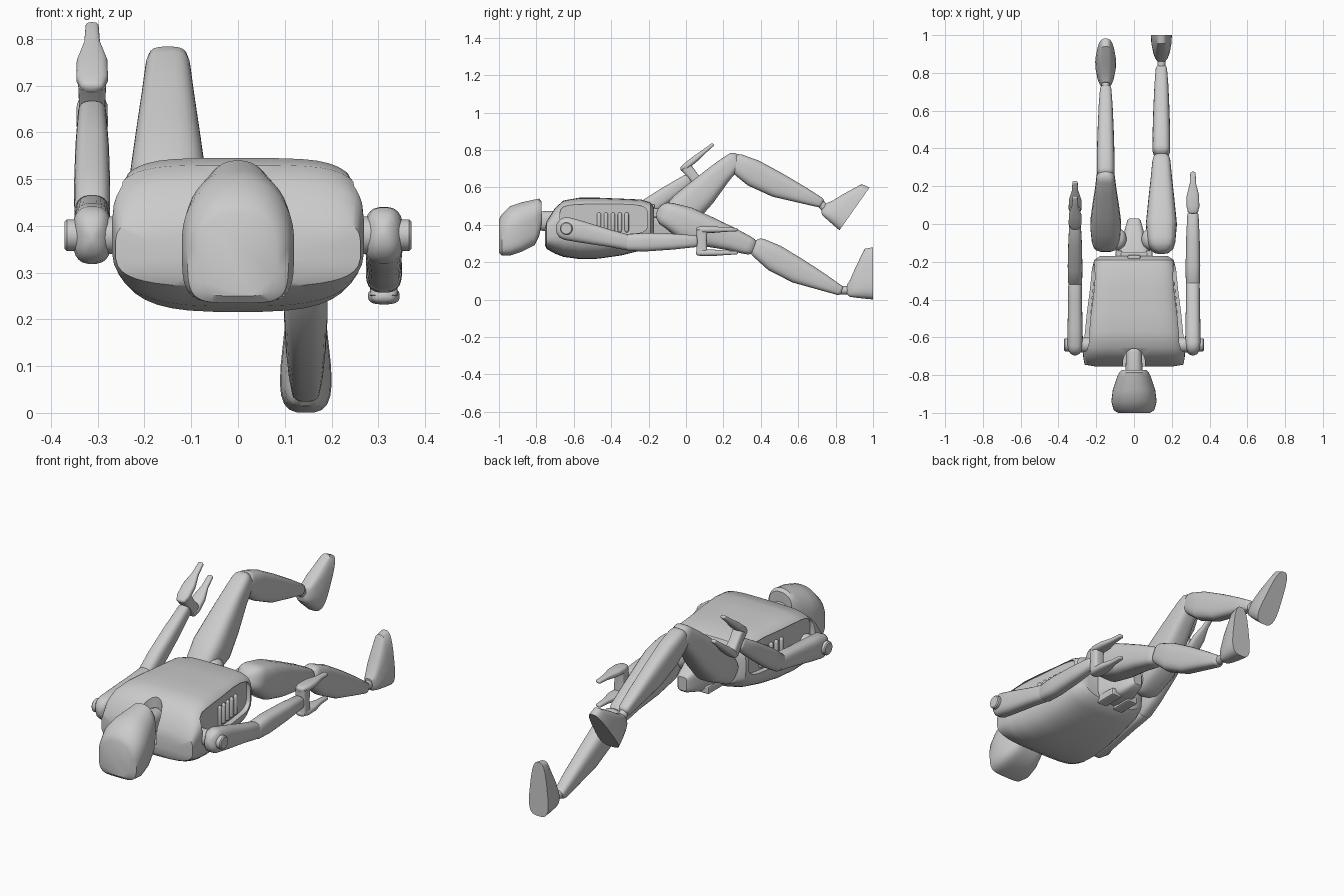
import bpy, bmesh
from math import cos, sin, pi, radians
from mathutils import Vector

cube = bpy.data.objects.get("Cube")
if cube:
    bpy.data.objects.remove(cube, do_unlink=True)

X = Vector((1, 0, 0))


def oval(e, n=24):
    """Unit superellipse; a higher exponent is boxier."""
    def p(v):
        return abs(v) ** (2 / e) * (1 if v >= 0 else -1)
    return [(p(cos(2 * pi * (i + .5) / n)), p(sin(2 * pi * (i + .5) / n))) for i in range(n)]


def skin(name, rings, angle=40):
    """Bridge rings of points into a closed solid."""
    bm = bmesh.new()
    loops = [[bm.verts.new(p) for p in r] for r in rings]
    n = len(loops[0])
    for a, b in zip(loops, loops[1:]):
        for i in range(n):
            bm.faces.new((a[i], a[(i + 1) % n], b[(i + 1) % n], b[i]))
    bm.faces.new(loops[0][::-1])
    bm.faces.new(loops[-1])
    bmesh.ops.recalc_face_normals(bm, faces=bm.faces)
    mesh = bpy.data.meshes.new(name)
    bm.to_mesh(mesh)
    bm.free()
    ob = bpy.data.objects.new(name, mesh)
    bpy.context.collection.objects.link(ob)
    activate(ob)
    bpy.ops.object.shade_smooth_by_angle(angle=radians(angle))
    return ob


def activate(ob):
    bpy.ops.object.select_all(action='DESELECT')
    bpy.context.view_layer.objects.active = ob
    ob.select_set(True)


def limb(name, x, a, b, stations, e=2.6, cap=1.0):
    """Loft from a to b (y, z); stations are (t, offset, half height, half width)."""
    a, b = Vector((x, *a)), Vector((x, *b))
    d = (b - a).normalized()
    n = Vector((0, -d.z, d.y))
    shape = oval(e)

    def ring(t, off, h, w, push=0, s=1):
        c = a.lerp(b, t) + n * off + d * push
        return [c + X * (w * s * u) + n * (h * s * v) for u, v in shape]
    first, last = stations[0], stations[-1]
    ends = [radians(k) for k in (80, 55, 28)] if cap else []
    rings = [ring(*first, -first[2] * cap * sin(k), cos(k)) for k in ends]
    rings += [ring(*s) for s in stations]
    rings += [ring(*last, last[2] * cap * sin(k), cos(k)) for k in reversed(ends)]
    return skin(name, rings)


def body(name, stations, top, bottom):
    """Upright sections along y: (y, low z, high z, half width, split height)."""
    rings = []
    for y, lo, hi, w, split in stations:
        mid = lo + (hi - lo) * split
        rings.append([(w * u, y, mid + v * (hi - mid if v > 0 else mid - lo))
                      for (u, v) in [q if q[1] > 0 else r for q, r in zip(oval(top, 40), oval(bottom, 40))]])
    return skin(name, rings)


def box(name, centre, size, bevel=.008):
    bpy.ops.mesh.primitive_cube_add(size=1, location=centre)
    ob = bpy.context.object
    ob.name = name
    ob.scale = size
    bpy.ops.object.transform_apply(location=False, rotation=False, scale=True)
    mod = ob.modifiers.new("Bevel", 'BEVEL')
    mod.width, mod.segments = bevel, 2
    return ob


def carve(ob, cutter):
    cutter.hide_render = True
    mod = ob.modifiers.new("Carve", 'BOOLEAN')
    mod.object, mod.solver = cutter, 'EXACT'
    activate(ob)
    bpy.ops.object.modifier_apply(modifier=mod.name)
    bpy.data.objects.remove(cutter, do_unlink=True)


# Torso shell with neck notch and recessed sides
torso = body("torso", [
    (-.755, .29, .38, .20, .5), (-.745, .27, .42, .262, .5), (-.70, .245, .49, .27, .5),
    (-.655, .228, .53, .268, .5), (-.57, .216, .545, .26, .5), (-.47, .218, .545, .25, .5),
    (-.35, .235, .54, .235, .5), (-.24, .262, .535, .225, .5), (-.19, .28, .52, .21, .55),
    (-.17, .30, .49, .18, .55)], 4.5, 3.2)
carve(torso, skin("neck_cutter", [[(.06 * u, -.74 + .08 * v, z) for u, v in oval(2)] for z in (.33, .7)]))


def side_x(y):
    return .24 - .095 * (y + .7)


for s in (1, -1):
    outline = [(-.44 + .235 * u, .43 + .08 * v) for u, v in oval(5)]
    carve(torso, skin("side_cutter", [[(s * side_x(y), y, z) for y, z in outline],
                                      [(s * .5, y, z) for y, z in outline]]))
    for i in range(5):
        y = -.465 + .037 * i
        limb("side_fin", s * side_x(y), (y, .37), (y, .455),
             [(0, 0, .011, .014), (1, 0, .011, .014)])
activate(torso)
bpy.ops.object.shade_smooth_by_angle(angle=radians(35))

# Head and neck
body("head", [
    (-1.0, .25, .43, .085, .5), (-.985, .235, .455, .108, .5), (-.94, .235, .50, .12, .5),
    (-.88, .255, .52, .113, .5), (-.81, .29, .535, .09, .5), (-.785, .34, .54, .078, .5),
    (-.772, .40, .525, .065, .5)], 2.2, 4.5)
limb("neck", 0, (-.85, .42), (-.68, .42), [(0, 0, .05, .048), (1, 0, .055, .042)])

# Pelvis, belt and buckle
body("pelvis", [(-.22, .30, .47, .10, .5), (-.14, .29, .46, .085, .5), (-.05, .29, .43, .055, .5),
                (.02, .31, .40, .035, .5), (.03, .32, .39, .025, .5)], 4, 4)
box("belt", (0, -.172, .475), (.15, .05, .03))
box("buckle", (0, -.195, .495), (.07, .06, .03))
for s in (1, -1):
    box("belt_pouch", (s * .08, -.17, .465), (.035, .06, .05))
    box("rear_plate", (s * .05, -.13, .30), (.06, .12, .04))
    limb("hip_joint", s * .10, (-.09, .43), (-.07, .43), [(0, 0, .05, .06), (1, 0, .05, .06)])


def leg(side, x, hip, knee, shin_top, ankle, heel, toe):
    limb(side + "_thigh", x, hip, knee, [
        (0, 0, .07, .074), (.22, -.01, .092, .082), (.5, -.008, .082, .07),
        (.8, 0, .062, .056), (1, 0, .05, .048)], 3.2)
    limb(side + "_shin", x, shin_top, ankle, [
        (0, 0, .056, .047), (.2, -.008, .073, .047), (.5, -.012, .068, .043),
        (.8, -.004, .045, .037), (1, 0, .028, .03)], 3, .7)
    # Foot: layers from the flat sole up to the ankle
    heel, toe = Vector((x, *heel)), Vector((x, *toe))
    u = (toe - heel).normalized()
    up = Vector((0, -u.z, u.y))
    rings = []
    for height, lo, hi, w, taper in ((0, 0, .28, .05, .3), (.045, .004, .272, .048, .3),
                                     (.095, .01, .17, .042, .15), (.125, .015, .10, .032, 0),
                                     (.14, .03, .08, .02, 0)):
        rings.append([heel + up * height + u * ((lo + hi) / 2 + (hi - lo) / 2 * v)
                      + X * (w * p * (1 - taper * v)) for p, v in oval(3.2)])
    skin(side + "_foot", rings, 35)
    end, c = Vector((x, *ankle)), heel + up * .12 + u * .05
    limb(side + "_ankle", x, end.yz, c.yz, [(0, 0, .022, .022), (1, 0, .022, .022)], 2)


leg("left", .145, (-.09, .45), (.33, .29), (.39, .275), (.82, .05), (1, 0), (1, .28))
leg("right", -.15, (-.08, .43), (.25, .735), (.275, .725), (.715, .52), (.82, .37), (.98, .597))


def arm(side, s, elbow, wrist, aim):
    x, shoulder = s * .312, (-.64, .38)
    limb(side + "_upper_arm", x, shoulder, elbow, [
        (0, 0, .062, .042), (.25, 0, .058, .04), (.7, 0, .046, .037), (1, 0, .042, .036)], 2.8, .9)
    limb(side + "_forearm", x, elbow, wrist, [
        (0, 0, .045, .038), (.25, 0, .05, .039), (.65, 0, .043, .036), (1, 0, .032, .03)], 2.8, .5)
    # Shoulder pivot and cap
    for part, r, x0, x1 in (("shoulder_pivot", .04, .20, .30), ("shoulder_cap", .034, .33, .371)):
        skin(side + "_" + part, [[(s * px, shoulder[0] + r * k * u, shoulder[1] + r * k * v)
                                  for u, v in oval(2)]
                                 for px, k in ((x0, 1), (x1 - .005, 1), (x1, .85))])
    # Hand: a cross block carrying two tapered paddles
    w, d = Vector(wrist), Vector(aim).normalized()
    n = Vector((-d.y, d.x))
    c = w + d * .035
    limb(side + "_wrist", x, c - n * .06, c + n * .06,
         [(0, 0, .03, .03), (.5, 0, .026, .028), (1, 0, .03, .03)], 4, .2)
    for k in (1, -1):
        base = w + n * (.062 * k)
        limb(side + "_paddle", x, base + d * .015, base + d * .22, [
            (0, 0, .015, .026), (.12, 0, .018, .034), (.42, 0, .017, .033),
            (.72, 0, .012, .017), (1, 0, .009, .014)], 2.8, .8)


arm("left", 1, (-.31, .305), (.05, .312), (1, 0))
arm("right", -1, (-.30, .425), (.01, .64), (.77, .63))
